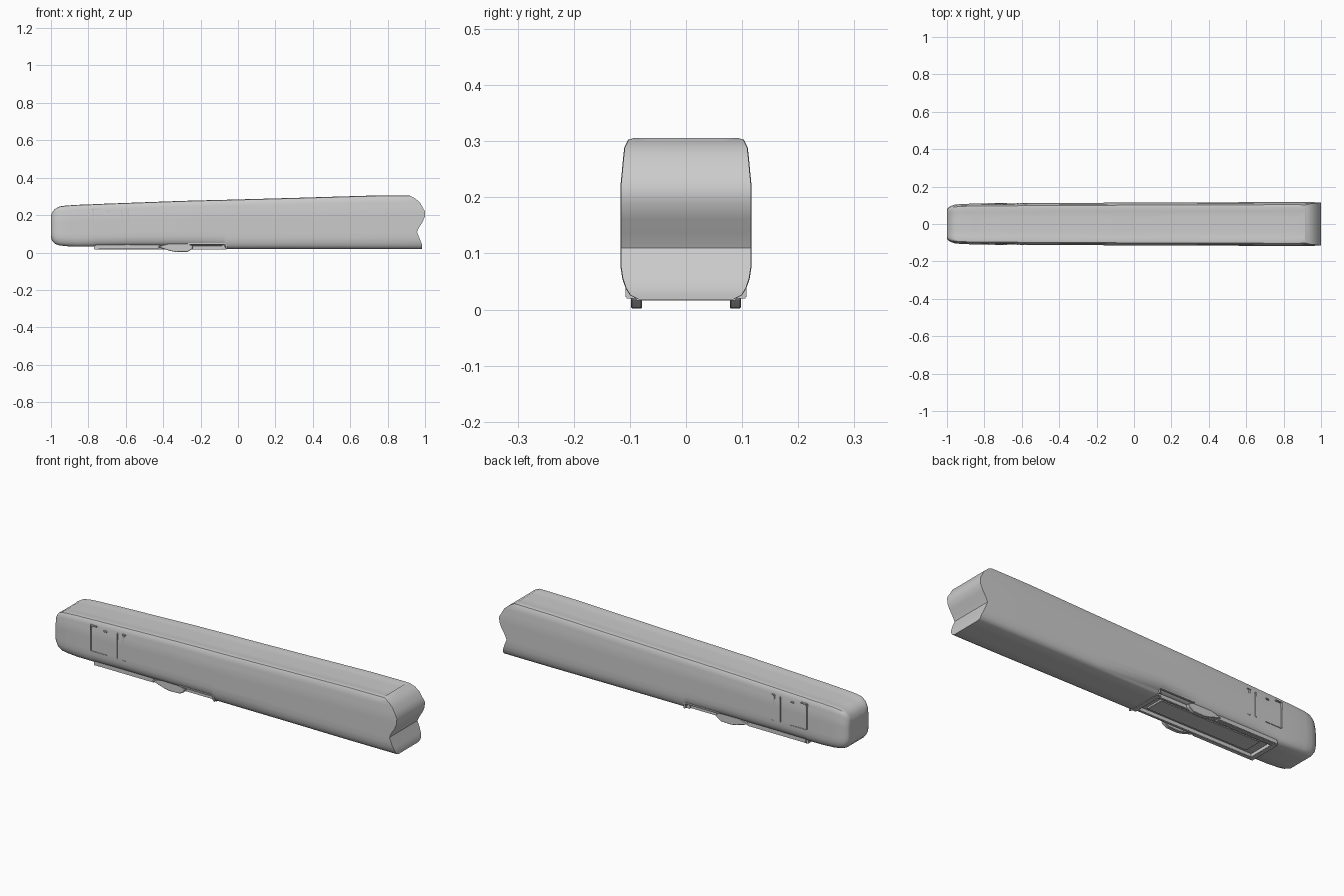
import bpy, bmesh, math

if "Cube" in bpy.data.objects:
    bpy.data.objects.remove(bpy.data.objects["Cube"])

def lerp_table(t, v):
    for (a, p), (b, q) in zip(t, t[1:]):
        if v <= b:
            return p + (q - p) * max(0, (v - a) / (b - a))
    return t[-1][1]

def finish(name, bm, angle=35):
    bmesh.ops.recalc_face_normals(bm, faces=bm.faces)
    me = bpy.data.meshes.new(name)
    bm.to_mesh(me)
    bm.free()
    ob = bpy.data.objects.new(name, me)
    bpy.context.collection.objects.link(ob)
    bpy.ops.object.select_all(action='DESELECT')
    ob.select_set(True)
    bpy.context.view_layer.objects.active = ob
    bpy.ops.object.shade_smooth_by_angle(angle=math.radians(angle))
    return ob

# Half section: (fraction of half width, fraction of height), roof to floor
half = [(.3, .985), (.6, .985), (.77, 1), (.88, .99), (.94, .94), (.96, .87),
        (.98, .78), (1, .7), (1, .6), (1, .5), (1, .41), (1, .32), (1, .21),
        (.97, .13), (.92, .07), (.85, .025), (.72, 0), (.3, 0)]

# Stations along the body: x, half width, floor, roof
stations = [(-1, .076, .085, .19), (-.995, .086, .065, .212), (-.98, .096, .047, .232),
            (-.955, .104, .038, .246), (-.92, .107, .034, .251), (-.86, .109, .031, .255),
            (-.775, .110, .031, .258), (-.765, .110, .034, .259), (-.6, .111, .036, .265),
            (-.3, .113, .036, .276), (-.075, .114, .036, .282), (-.065, .114, .019, .282),
            (.3, .115, .019, .292), (.7, .117, .018, .304), (.89, .117, .018, .306)]

# Uneven tail: how far the end reaches at each height
tail = [(.018, .985), (.04, .985), (.115, .955), (.18, .998), (.222, 1.0),
        (.245, .985), (.28, .965), (.307, .912)]

# Main body
bm = bmesh.new()
rings = []
for x, w, lo, hi in stations + [(None, .116, .018, .306)]:
    pts = [(s * w, lo + h * (hi - lo)) for s, h in half]
    pts += [(-y, z) for y, z in reversed(pts)]
    rings.append([bm.verts.new((lerp_table(tail, z) if x is None else x, y, z)) for y, z in pts])
n = len(rings[0])
for a, b in zip(rings, rings[1:]):
    for i in range(n):
        j = (i + 1) % n
        bm.faces.new((a[i], a[j], b[j], b[i]))
for r in (rings[0], rings[-1]):
    for i in range(n // 2 - 1):
        bm.faces.new((r[i], r[i + 1], r[n - 2 - i], r[n - 1 - i]))
finish("body_shell", bm, 40)

def box(name, x0, x1, y0, y1, z0, z1, bev=.002):
    bm = bmesh.new()
    bmesh.ops.create_cube(bm, size=1)
    for v in bm.verts:
        v.co = ((x0 + x1) / 2 + v.co.x * (x1 - x0), (y0 + y1) / 2 + v.co.y * (y1 - y0),
                (z0 + z1) / 2 + v.co.z * (z1 - z0))
    bmesh.ops.bevel(bm, geom=bm.edges[:], offset=bev, segments=2, affect='EDGES')
    return finish(name, bm)

def both_sides(name, x0, x1, y0, y1, z0, z1, bev=.002):
    box(name + "_right", x0, x1, y0, y1, z0, z1, bev)
    box(name + "_left", x0, x1, -y1, -y0, z0, z1, bev)

# Underframe rails, cross beams and shallow floor panel
both_sides("frame_rail", -.77, -.07, .068, .080, .016, .04)
both_sides("lower_skirt", -.76, -.42, .080, .094, .019, .045)
box("front_cross_beam", -.77, -.745, -.09, .09, .016, .04)
box("rear_cross_beam", -.085, -.06, -.09, .09, .016, .045)
box("floor_panel", -.70, -.12, -.05, .05, .026, .04)

# Rounded hangers under both sides
arc = [(-.43, .030), (-.40, .020), (-.36, .008), (-.33, .002), (-.27, .004), (-.245, .018),
       (-.24, .034), (-.27, .05), (-.36, .05), (-.40, .040)]
for side, tag in ((-1, "front"), (1, "back")):
    bm = bmesh.new()
    f = bm.faces.new([bm.verts.new((x, side * .078, z)) for x, z in arc])
    new = bmesh.ops.extrude_face_region(bm, geom=[f])['geom']
    for v in new:
        if isinstance(v, bmesh.types.BMVert):
            v.co.y = side * .098
    bmesh.ops.bevel(bm, geom=bm.edges[:], offset=.002, segments=1, affect='EDGES')
    finish("wheel_hanger_" + tag, bm)

# Raised trim on the sides: door frame, grab rails, small handle and step trim
for name, x0, x1, z0, z1 in [("door_post", -.779, -.771, .10, .235),
                            ("door_head", -.779, -.74, .229, .235),
                            ("door_sill", -.775, -.68, .096, .101),
                            ("grab_rail_a", -.626, -.618, .10, .23),
                            ("grab_rail_b", -.590, -.582, .10, .23),
                            ("grab_foot", -.592, -.572, .096, .101),
                            ("grab_head", -.592, -.572, .229, .234),
                            ("door_handle", -.70, -.682, .216, .224)]:
    both_sides(name, x0, x1, .102, .1135, z0, z1, .0015)
both_sides("step_trim", -.27, -.062, .09, .108, .044, .052)
both_sides("step_post", -.068, -.06, .09, .108, .02, .052)

# Row of small slats on the nose
for i in range(6):
    y = -.05 + i * .02
    box("nose_slat_%d" % i, -1.0, -.985, y - .006, y + .006, .135, .15, .0015)
